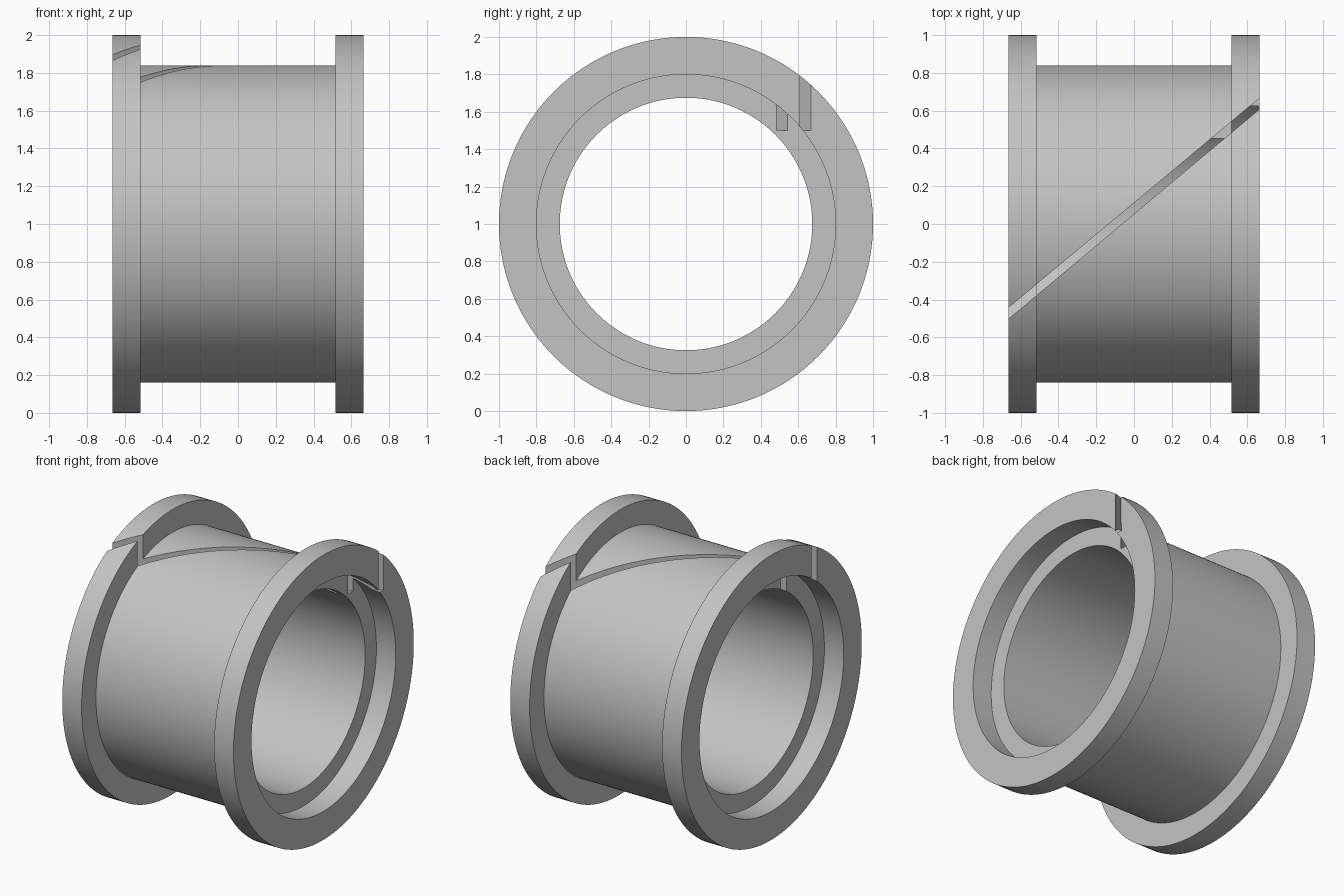
import bpy, bmesh, math
from mathutils import Matrix, Vector

cube = bpy.data.objects.get("Cube")
if cube:
    bpy.data.objects.remove(cube, do_unlink=True)

END, SHOULDER = 0.665, 0.515
FLANGE_R, BARREL_R, RECESS_R, BORE_R = 1.0, 0.84, 0.80, 0.675
STEPS = 192

grey = bpy.data.materials.new("plain grey")
grey.use_nodes = True
colour = (0.55, 0.55, 0.55, 1)
grey.diffuse_color = colour
grey.node_tree.nodes["Principled BSDF"].inputs["Base Color"].default_value = colour


def add_object(name, bm):
    mesh = bpy.data.meshes.new(name)
    bmesh.ops.recalc_face_normals(bm, faces=bm.faces)
    bm.to_mesh(mesh)
    bm.free()
    mesh.materials.append(grey)
    obj = bpy.data.objects.new(name, mesh)
    bpy.context.collection.objects.link(obj)
    return obj


# Flanged sleeve: half section (x, radius), mirrored and revolved around x
half = [(END, RECESS_R), (END, FLANGE_R), (SHOULDER, FLANGE_R), (SHOULDER, BARREL_R)]
inner = [(-SHOULDER, BORE_R), (SHOULDER, BORE_R), (SHOULDER, RECESS_R)]
profile = half + [(-x, r) for x, r in reversed(half)] + [(-SHOULDER, RECESS_R)] + inner
bm = bmesh.new()
rings = []
for i in range(STEPS):
    a = math.tau * i / STEPS
    rings.append([bm.verts.new((x, r * math.sin(a), 1 + r * math.cos(a))) for x, r in profile])
for i, ring in enumerate(rings):
    following = rings[(i + 1) % STEPS]
    for j in range(len(profile)):
        k = (j + 1) % len(profile)
        bm.faces.new((ring[j], ring[k], following[k], following[j]))
sleeve = add_object("flanged_sleeve", bm)

# Slanted slot through the upper wall
bm = bmesh.new()
bmesh.ops.create_cube(bm, size=1)
place = (Matrix.Translation(Vector((0, 0.0825, 1.85)))
         @ Matrix.Rotation(math.atan(0.835), 4, "Z")
         @ Matrix.Diagonal((2.4, 0.045, 0.7, 1)))
bmesh.ops.transform(bm, matrix=place, verts=bm.verts)
cutter = add_object("slot_cutter", bm)

cut = sleeve.modifiers.new("slot", "BOOLEAN")
cut.operation = "DIFFERENCE"
cut.solver = "EXACT"
cut.object = cutter
bpy.ops.object.select_all(action="DESELECT")
sleeve.select_set(True)
bpy.context.view_layer.objects.active = sleeve
bpy.ops.object.modifier_apply(modifier=cut.name)
bpy.data.objects.remove(cutter, do_unlink=True)

# Smooth round walls with crisp edges
bpy.ops.object.shade_smooth_by_angle(angle=math.radians(30))
